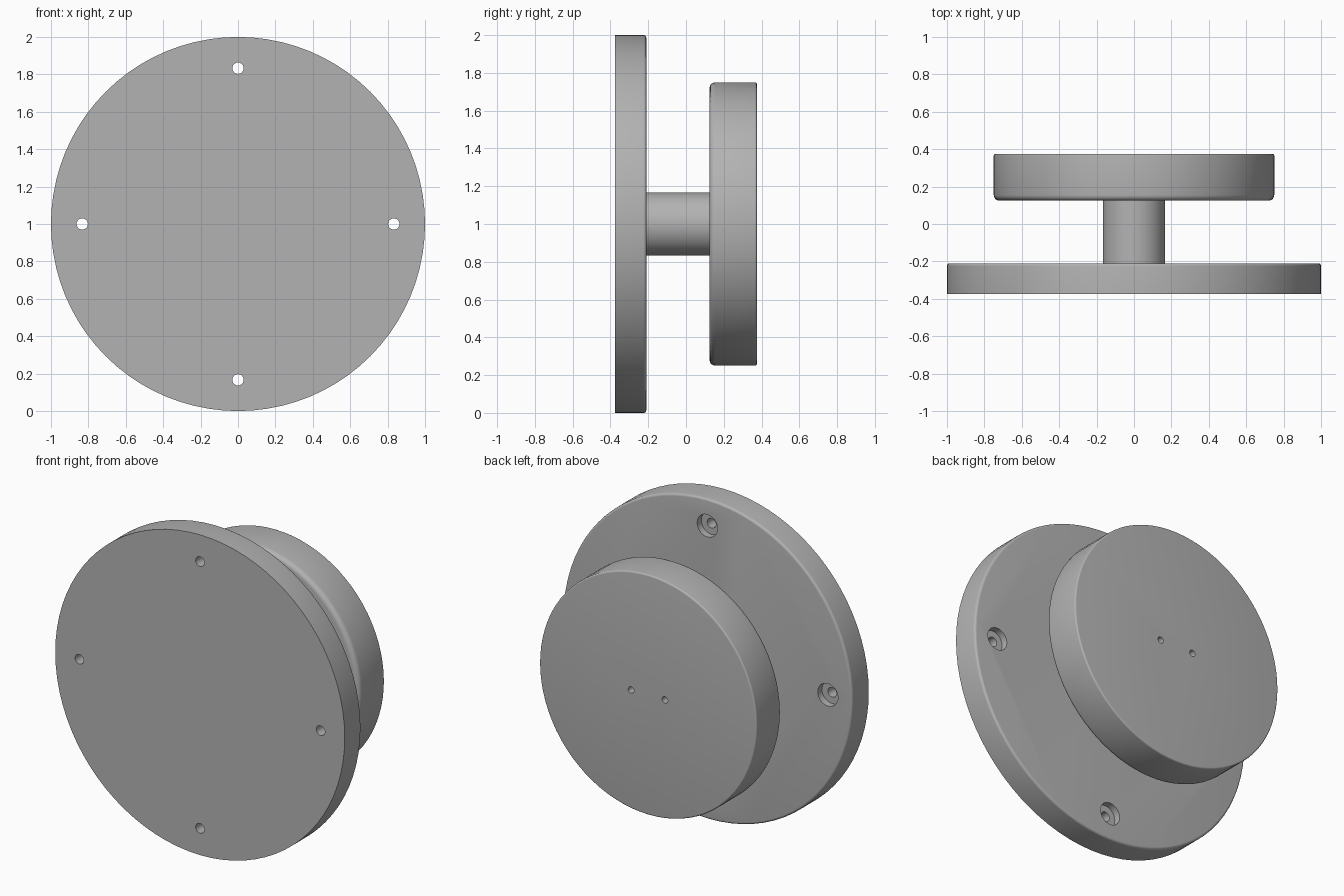
import bpy, bmesh, math
from mathutils import Matrix, Vector

cube = bpy.data.objects.get("Cube")
if cube:
    bpy.data.objects.remove(cube)

grey = bpy.data.materials.new("plain grey")
grey.use_nodes = True
COLOUR = (0.45, 0.45, 0.45, 1)
grey.diffuse_color = COLOUR
grey.node_tree.nodes["Principled BSDF"].inputs["Base Color"].default_value = COLOUR

CENTRE = Vector((0, 0, 1))


def fillet(radius, y, size, rising, steps=5):
    """Profile points (radius, y) rounding the outer rim at height y."""
    arc = [i / steps * math.pi / 2 for i in range(steps + 1)]
    if rising:  # rim at the near end
        return [(radius - size + size * math.sin(a), y + size - size * math.cos(a)) for a in arc]
    return [(radius - size + size * math.cos(a), y - size + size * math.sin(a)) for a in arc]


def lathe(name, profile, segments=80, centre=CENTRE):
    """Spin a closed solid about an axis parallel to y."""
    bm = bmesh.new()
    rings = []
    for r, y in profile:
        rings.append([bm.verts.new(centre + Vector((r * math.cos(t), y, r * math.sin(t))))
                      for t in (2 * math.pi * i / segments for i in range(segments))])
    for a, b in zip(rings, rings[1:]):
        for i in range(segments):
            j = (i + 1) % segments
            bm.faces.new((a[i], a[j], b[j], b[i]))
    bm.faces.new(rings[0])
    bm.faces.new(rings[-1])
    bmesh.ops.recalc_face_normals(bm, faces=bm.faces)
    mesh = bpy.data.meshes.new(name)
    bm.to_mesh(mesh)
    bm.free()
    mesh.materials.append(grey)
    obj = bpy.data.objects.new(name, mesh)
    bpy.context.collection.objects.link(obj)
    return obj


def drill(target, cutters):
    """Cut each helper out of the target, then remove the helpers."""
    for cutter in cutters:
        cutter.hide_render = True
        mod = target.modifiers.new("hole", 'BOOLEAN')
        mod.operation = 'DIFFERENCE'
        mod.solver = 'EXACT'
        mod.object = cutter
    bpy.context.view_layer.update()
    baked = bpy.data.meshes.new_from_object(
        target.evaluated_get(bpy.context.evaluated_depsgraph_get()))
    target.modifiers.clear()
    target.data = baked
    for cutter in cutters:
        bpy.data.objects.remove(cutter)


# Wall flange with four counterbored screw holes
FRONT, FLANGE_BACK, KNOB_FRONT, BACK = -0.375, -0.21, 0.125, 0.375
flange = lathe("flange", [(1, FRONT)] + fillet(1, FLANGE_BACK, 0.015, False))
SEAT = FLANGE_BACK - 0.042
screw_holes = []
for k in range(4):
    spot = CENTRE + Matrix.Rotation(k * math.pi / 2, 3, 'Y') @ Vector((0.833, 0, 0))
    screw_holes.append(lathe("screw_hole", [(0.03, FRONT - 0.1), (0.03, SEAT), (0.07, SEAT),
                                            (0.07, FLANGE_BACK + 0.1)], 32, spot))
drill(flange, screw_holes)

# Stem between flange and knob
stem = lathe("stem", [(0.167, FLANGE_BACK), (0.167, KNOB_FRONT)], 64)

# Knob disc with two small blind holes
knob = lathe("knob", fillet(0.75, KNOB_FRONT, 0.03, True) + fillet(0.75, BACK, 0.01, False))
drill(knob, [lathe("pin_hole", [(0.02, BACK - 0.17), (0.02, BACK + 0.1)], 24,
                   CENTRE + Vector((side * 0.117, 0, 0))) for side in (-1, 1)])

# Smooth shading with sharp edges kept
bpy.ops.object.select_all(action='DESELECT')
for obj in (flange, stem, knob):
    obj.select_set(True)
bpy.context.view_layer.objects.active = flange
bpy.ops.object.shade_smooth_by_angle(angle=math.radians(30))
